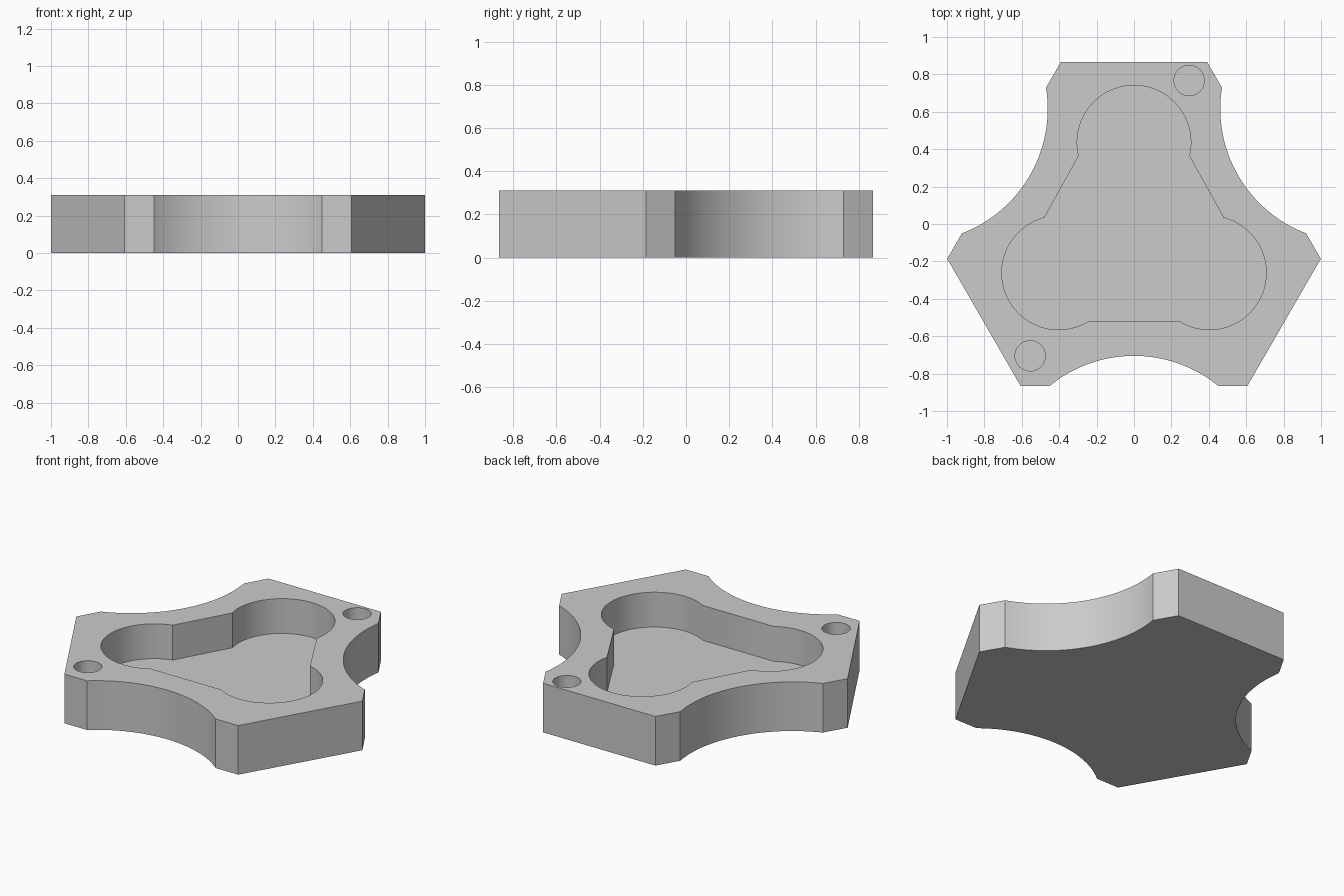
import bpy
import bmesh
from math import radians, sin, cos, asin
from mathutils import Matrix, Vector

cube = bpy.data.objects.get("Cube")
if cube:
    bpy.data.objects.remove(cube, do_unlink=True)

HEIGHT, FLOOR = 0.31, 0.09
CENTRE = Vector((0, -0.062))

grey = bpy.data.materials.new("plain grey")
grey.use_nodes = True
grey.diffuse_color = (0.6, 0.6, 0.6, 1)
grey.node_tree.nodes["Principled BSDF"].inputs["Base Color"].default_value = (0.6, 0.6, 0.6, 1)


def arc(x, y, r, start, end, steps):
    """Points along a circular arc, angles in degrees."""
    angles = [radians(start + (end - start) * i / steps) for i in range(steps + 1)]
    return [Vector((x + r * cos(a), y + r * sin(a))) for a in angles]


def prism(name, outline, bottom, top):
    """Extrude a flat outline into a solid."""
    bm = bmesh.new()
    face = bm.faces.new([bm.verts.new((p.x, p.y, bottom)) for p in outline])
    new = bmesh.ops.extrude_face_region(bm, geom=[face])["geom"]
    verts = [v for v in new if isinstance(v, bmesh.types.BMVert)]
    bmesh.ops.translate(bm, verts=verts, vec=(0, 0, top - bottom))
    bmesh.ops.recalc_face_normals(bm, faces=bm.faces)
    mesh = bpy.data.meshes.new(name)
    bm.to_mesh(mesh)
    bm.free()
    mesh.materials.append(grey)
    obj = bpy.data.objects.new(name, mesh)
    bpy.context.collection.objects.link(obj)
    return obj


# Body: one flat end and one scalloped side, repeated three times
half, sag, inner = 0.45, 0.16, 0.643
radius = (half ** 2 + sag ** 2) / (2 * sag)
spread = math_angle = asin(half / radius) * 180 / 3.14159265
scallop = arc(0, -inner - radius, radius, 90 + spread, 90 - spread, 32)
flat_end = [Matrix.Rotation(radians(-120), 2) @ Vector((x, 0.927)) for x in (0.392, -0.392)]
section = scallop + flat_end
outline = []
for k in range(3):
    turn = Matrix.Rotation(radians(120 * k), 2)
    outline += [turn @ p + CENTRE for p in section]
body = prism("tray_body", outline, 0, HEIGHT)

# Three-lobed pocket: right half mirrored to the left
right = arc(0, 0.437, 0.304, 90, -13.7, 28) + arc(0.403, -0.261, 0.304, 75.4, -121, 52)
left = [Vector((-p.x, p.y)) for p in reversed(right[1:])]
cutters = [prism("pocket_cutter", right + left, FLOOR, HEIGHT + 0.1)]

# Two round corner holes
for x, y in ((0.295, 0.767), (-0.555, -0.705)):
    cutters.append(prism("hole_cutter", arc(x, y, 0.081, 0, 360, 40)[:-1], FLOOR, HEIGHT + 0.1))

# Cut the recesses, then drop the cutters
bpy.ops.object.select_all(action='DESELECT')
bpy.context.view_layer.objects.active = body
body.select_set(True)
for cutter in cutters:
    cutter.hide_render = True
    mod = body.modifiers.new("recess", 'BOOLEAN')
    mod.operation = 'DIFFERENCE'
    mod.solver = 'EXACT'
    mod.object = cutter
    bpy.ops.object.modifier_apply(modifier=mod.name)
    bpy.data.objects.remove(cutter, do_unlink=True)

bpy.ops.object.shade_smooth_by_angle(angle=radians(30))
